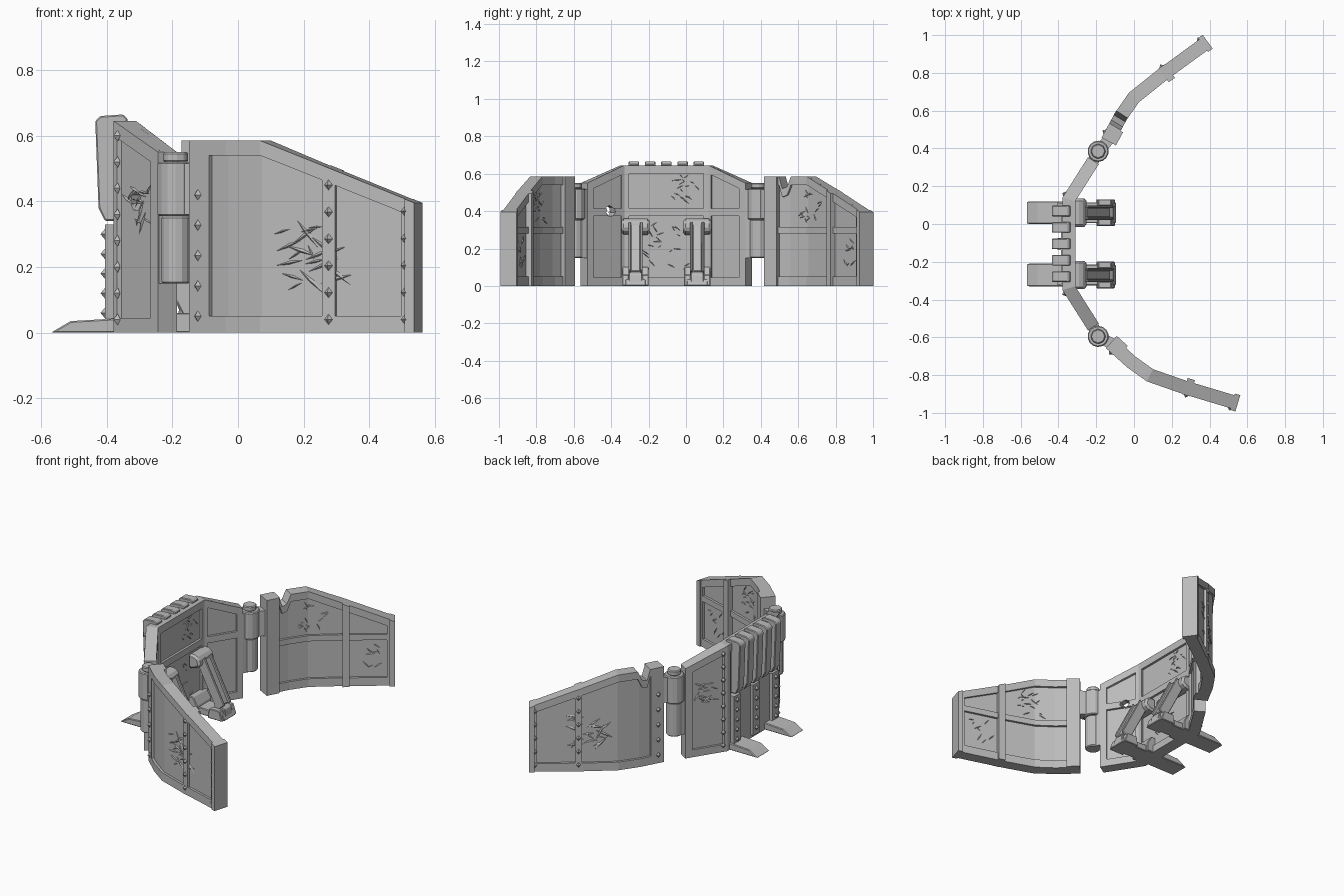
import bpy, bmesh, math, random
from mathutils import Vector, Matrix

random.seed(4)
if "Cube" in bpy.data.objects:
    bpy.data.objects.remove(bpy.data.objects["Cube"])

grey = bpy.data.materials.new("worn grey")
grey.use_nodes = True
grey.diffuse_color = (0.5, 0.5, 0.5, 1)
grey.node_tree.nodes["Principled BSDF"].inputs["Base Color"].default_value = (0.5, 0.5, 0.5, 1)

MID_Y = -0.105        # symmetry line of the centre wall
HINGE = Vector((-0.19, 0.385, 0))


def finish(name, bm, bevel=0):
    bmesh.ops.recalc_face_normals(bm, faces=bm.faces)
    mesh = bpy.data.meshes.new(name)
    bm.to_mesh(mesh)
    bm.free()
    mesh.materials.append(grey)
    ob = bpy.data.objects.new(name, mesh)
    bpy.context.collection.objects.link(ob)
    if bevel:
        mod = ob.modifiers.new("worn edge", "BEVEL")
        mod.width, mod.segments = bevel, 1
    return ob


def prism(name, pts, y, width, bevel=0.004):
    """Side outline (x, z) extruded across y."""
    bm = bmesh.new()
    face = bm.faces.new([bm.verts.new((x, y - width / 2, z)) for x, z in pts])
    ext = bmesh.ops.extrude_face_region(bm, geom=[face])["geom"]
    bmesh.ops.translate(bm, vec=(0, width, 0),
                        verts=[v for v in ext if isinstance(v, bmesh.types.BMVert)])
    return finish(name, bm, bevel)


def drum(name, r, z0, z1, centre, sides=14):
    bm = bmesh.new()
    bmesh.ops.create_cone(bm, cap_ends=True, segments=sides, radius1=r, radius2=r, depth=z1 - z0,
                          matrix=Matrix.Translation((centre.x, centre.y, (z0 + z1) / 2)))
    return finish(name, bm, 0.005)


def sample(points, s):
    """Piecewise linear height along a wall."""
    for (a, h), (b, k) in zip(points, points[1:]):
        if s <= b:
            return h + (k - h) * (s - a) / (b - a)
    return points[-1][1]


class Wall:
    """A wall that follows a bent path; s runs along it, d is outward depth."""

    def __init__(self, name, path, top, move=lambda p: p):
        self.name, self.top, self.move = name, top, move
        self.p = [Vector(q) for q in path]
        dirs = [(b - a).normalized() for a, b in zip(self.p, self.p[1:])]
        norms = [Vector((-t.y, t.x)) for t in dirs]
        self.n = [norms[0]]
        for a, b in zip(norms, norms[1:]):
            m = (a + b).normalized()
            self.n.append(m / m.dot(a))
        self.n.append(norms[-1])
        self.s = [0]
        for a, b in zip(self.p, self.p[1:]):
            self.s.append(self.s[-1] + (b - a).length)
        self.length = self.s[-1]

    def at(self, s, d, z):
        i = max(k for k in range(len(self.s) - 1) if k == 0 or self.s[k] <= s)
        t = (s - self.s[i]) / (self.s[i + 1] - self.s[i])
        q = self.p[i].lerp(self.p[i + 1], t) + self.n[i].lerp(self.n[i + 1], t) * d
        return self.move(Vector((q.x, q.y, z)))

    def slab(self, part, s0, s1, lo, hi, d0, d1):
        """Block along the path; lo or hi below zero (or None) is measured from the top."""
        level = lambda v, s: sample(self.top, s) + (v or 0) if v is None or v < 0 else v
        cuts = sorted({s0, s1, *[s for s in self.s + [t[0] for t in self.top] if s0 < s < s1]})
        bm = bmesh.new()
        rings = []
        for s in cuts:
            a, b = level(lo, s), level(hi, s)
            rings.append([bm.verts.new(self.at(s, d, z)) for d, z in ((d0, a), (d1, a), (d1, b), (d0, b))])
        for r, q in zip(rings, rings[1:]):
            for k in range(4):
                bm.faces.new((r[k], r[k - 1], q[k - 1], q[k]))
        bm.faces.new(rings[0])
        bm.faces.new(rings[-1])
        return finish(self.name + "_" + part, bm)

    def spikes(self, part, s, d, z0, z1, count, r=0.014):
        """Row of pyramid studs on the outer side."""
        bm = bmesh.new()
        for k in range(count):
            z = z0 + (z1 - z0) * k / (count - 1)
            base = [bm.verts.new(self.at(s + a * r, d, z + b * r)) for a, b in ((1, 0), (0, 1.2), (-1, 0), (0, -1.2))]
            tip = bm.verts.new(self.at(s, d + r, z))
            bm.faces.new(base)
            for i in range(4):
                bm.faces.new((base[i - 1], base[i], tip))
        finish(self.name + "_" + part, bm)

    def gouges(self, part, s, z, d, count, spread, size):
        """Torn slivers of plating with raised middles."""
        bm = bmesh.new()
        side = math.copysign(0.006, d)
        for _ in range(count):
            cs, cz = s + random.uniform(-spread, spread), z + random.uniform(-spread, spread)
            ang, n = random.uniform(-1.2, 0.6), random.uniform(0.4, 1) * size
            u, v = math.cos(ang) * n, math.sin(ang) * n
            ring = [bm.verts.new(self.at(cs + a * u - b * v, d, cz + a * v + b * u))
                    for a, b in ((1, 0), (0.1, 0.15), (-1, 0), (-0.1, -0.1))]
            mid = bm.verts.new(self.at(cs, d + side, cz))
            for i in range(4):
                bm.faces.new((ring[i - 1], ring[i], mid))
        finish(self.name + "_" + part, bm)


# Hinged wings: one shape, mirrored and swung for the second
WING = [(-0.14, 0.44), (-0.07, 0.57), (0.0, 0.67), (0.15, 0.79), (0.39, 0.965)]
SLOPE = [(0.27, 0.585), (0.76, 0.395)]
NOTCH = [(0, 0.585), (0.085, 0.585), (0.105, 0.52), (0.135, 0.53), (0.16, 0.585)]
swing = Matrix.Rotation(math.radians(19.4), 4, "Z")


def swung(p):
    q = p - HINGE
    return swing @ Vector((q.x, -q.y, q.z)) + Vector((HINGE.x, 2 * MID_Y - HINGE.y, 0))


for wall in (Wall("left_wing", WING, NOTCH + SLOPE),
             Wall("right_wing", WING, [(0, 0.585)] + SLOPE, swung)):
    end = wall.length
    wall.slab("core", 0, end, 0, None, -0.022, 0.022)
    for side, face in ((1, "outer"), (-1, "inner")):
        d0, d1 = 0.02 * side, 0.036 * side
        wall.slab(face + "_sill", 0, end, 0, 0.05, d0, d1)
        wall.slab(face + "_top_rail", 0, end, -0.045, None, d0, d1)
        wall.slab(face + "_hinge_post", 0, 0.08, 0, None, d0, d1 * (1.0 if side > 0 else 1.4))
        wall.slab(face + "_middle_post", 0.465, 0.505, 0, None, d0, d1 * (1.05 if side > 0 else 1.45))
        wall.slab(face + "_end_post", 0.715, end, 0, None, d0, d1)
        wall.slab(face + "_end_lip", end - 0.03, end, 0, None, d0, d1 * 1.25)
    wall.slab("inner_rail", 0.08, 0.72, 0.28, 0.315, -0.02, -0.036)
    wall.spikes("hinge_studs", 0.035, 0.036, 0.05, 0.42, 5)
    wall.spikes("middle_studs", 0.485, 0.037, 0.04, 0.45, 6)
    wall.spikes("end_studs", 0.728, 0.036, 0.04, 0.37, 5)
    wall.gouges("outer_gouges", 0.43, 0.24, 0.022, 20, 0.1, 0.06)
    wall.gouges("inner_gouges", 0.3, 0.42, -0.022, 16, 0.08, 0.03)
    wall.gouges("inner_low_gouges", 0.6, 0.18, -0.022, 8, 0.07, 0.03)

# Bent centre wall
CENTRE = [(-0.215, -0.545), (-0.345, -0.34), (-0.345, 0.13), (-0.215, 0.335)]
centre = Wall("centre_wall", CENTRE, [(0, 0.55), (0.243, 0.645), (0.713, 0.645), (0.956, 0.55)])
end = centre.length
core = centre.slab("core", 0, end, 0, None, -0.02, 0.02)
rail = centre.slab("inner_rail", 0, end, 0.375, 0.415, -0.018, -0.034)
for side, face in ((1, "outer"), (-1, "inner")):
    d0, d1 = 0.018 * side, 0.034 * side
    centre.slab(face + "_sill", 0, end, 0, 0.045, d0, d1)
    centre.slab(face + "_top_rail", 0, end, -0.045, None, d0, d1)
    for k, (a, b) in enumerate(((0, 0.04), (0.225, 0.27), (end - 0.27, end - 0.225), (end - 0.04, end))):
        centre.slab(f"{face}_post_{k}", a, b, 0, None, d0, d1)
for s in (0.22, end - 0.22):
    centre.spikes("post_studs", s, 0.034, 0.04, 0.6, 8)
for s in (0.13, end - 0.13):
    centre.gouges("outer_gouges", s, 0.38, 0.02, 14, 0.06, 0.04)
centre.gouges("inner_gouges", end / 2, 0.22, -0.02, 22, 0.12, 0.025)
centre.gouges("inner_high_gouges", 0.58, 0.52, -0.02, 16, 0.07, 0.03)

# Shot hole through the side bay
bm = bmesh.new()
hole_at = centre.at(0.148, 0, 0.4)
aim = Vector((centre.n[0].x, centre.n[0].y, 0)).to_track_quat("Z", "Y").to_matrix().to_4x4()
bmesh.ops.create_cone(bm, cap_ends=True, segments=7, radius1=0.03, radius2=0.03, depth=0.3,
                      matrix=Matrix.Translation(hole_at) @ aim)
cutter = finish("hole_cutter", bm)
cutter.hide_render = True
for ob in (core, rail):
    mod = ob.modifiers.new("hole", "BOOLEAN")
    mod.object, mod.solver = cutter, "EXACT"
    bpy.context.view_layer.update()
    mesh = bpy.data.meshes.new_from_object(ob.evaluated_get(bpy.context.evaluated_depsgraph_get()))
    ob.modifiers.clear()
    ob.data = mesh
bpy.data.objects.remove(cutter)

# Armour ribs hooked over the top, with studded plates below
RIB = [(-0.37, 0.34), (-0.405, 0.34), (-0.425, 0.38), (-0.435, 0.645), (-0.42, 0.66),
       (-0.35, 0.665), (-0.335, 0.65), (-0.34, 0.64), (-0.37, 0.63)]
for k in range(5):
    off = (k - 2) * 0.087
    prism(f"rib_{k}", RIB, MID_Y + off, 0.056)
    if k % 2 == 0:
        s = end / 2 + off
        centre.slab(f"lower_strip_{k}", s - 0.03, s + 0.03, 0.02, 0.33, 0.03, 0.06)
        centre.spikes(f"strip_studs_{k}", s, 0.06, 0.06, 0.3, 5)
centre.slab("lower_plate", 0.275, end - 0.275, 0.0, 0.33, 0.018, 0.042)

# Hinges with arms to both walls
for side, label in ((1, "left"), (-1, "right")):
    flip = side > 0
    pin = HINGE.copy() if flip else swung(HINGE)
    drum(label + "_upper_knuckle", 0.056, 0.355, 0.52, pin)
    drum(label + "_lower_knuckle", 0.045, 0.15, 0.355, pin)
    drum(label + "_hinge_cap", 0.04, 0.52, 0.55, pin, 8)
    wing_end = Vector((*WING[0], 0)) if flip else swung(Vector((*WING[0], 0)))
    for part, target, z0, z1 in (("wing_arm", wing_end, 0.36, 0.515),
                                 ("wall_arm", Vector((*CENTRE[3 if flip else 0], 0)), 0.15, 0.515)):
        arm = Wall(label, [pin.xy, target.xy], [(0, 1), (1, 1)])
        arm.slab(part, 0, arm.length + 0.01, z0, z1, -0.03, 0.03)

# Feet and diagonal braces
for side, label in ((1, "left"), (-1, "right")):
    y = MID_Y + side * 0.165
    prism(label + "_outer_foot", [(-0.57, 0), (-0.51, 0.035), (-0.34, 0.045), (-0.34, 0)], y, 0.12)
    prism(label + "_inner_foot", [(-0.35, 0), (-0.35, 0.045), (-0.11, 0.035), (-0.095, 0)], y, 0.11)
    prism(label + "_clamp", [(-0.19, 0), (-0.18, 0.07), (-0.15, 0.09), (-0.11, 0.06), (-0.1, 0)], y, 0.07)
    prism(label + "_brace", [(-0.28, 0.28), (-0.25, 0.33), (-0.125, 0.08), (-0.165, 0.04)], y, 0.05)
    for e in (-1, 1):
        prism(f"{label}_brace_edge", [(-0.29, 0.29), (-0.245, 0.345), (-0.11, 0.085), (-0.16, 0.04)], y + e * 0.031, 0.014)
        prism(f"{label}_clamp_cheek", [(-0.2, 0), (-0.19, 0.06), (-0.12, 0.06), (-0.1, 0)], y + e * 0.053, 0.035)
    prism(label + "_wall_mount", [(-0.33, 0.27), (-0.33, 0.36), (-0.29, 0.36), (-0.26, 0.345), (-0.25, 0.3), (-0.28, 0.28)], y, 0.15, 0.012)
    prism(label + "_wall_bracket", [(-0.33, 0), (-0.33, 0.1), (-0.3, 0.1), (-0.27, 0.05), (-0.27, 0)], y, 0.14)
